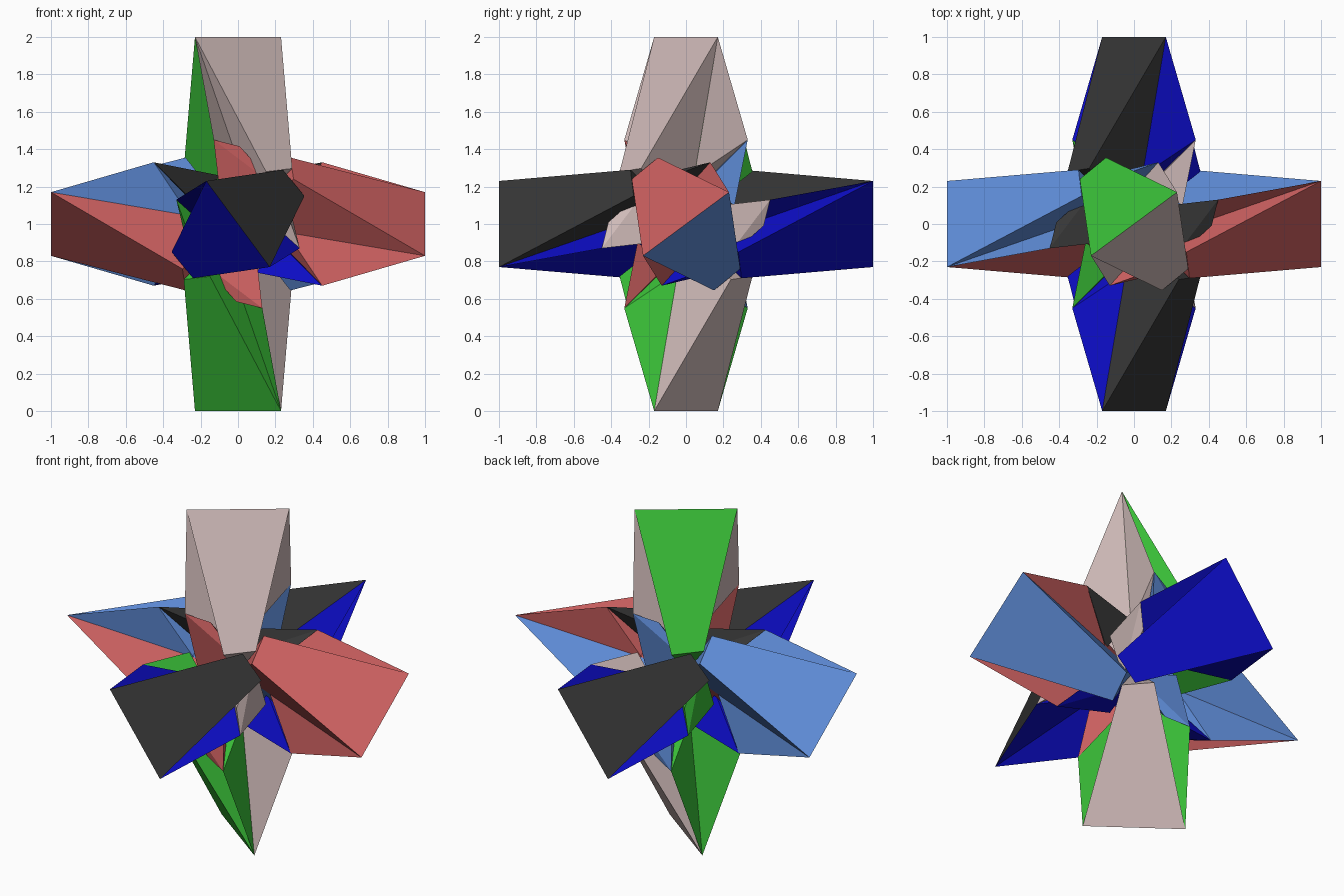
import bpy, bmesh
from mathutils import Vector

if "Cube" in bpy.data.objects:
    bpy.data.objects.remove(bpy.data.objects["Cube"])


def material(name, r, g, b):
    m = bpy.data.materials.new(name)
    m.diffuse_color = [((c / 255 + 0.055) / 1.055) ** 2.4 for c in (r, g, b)] + [1]
    m.use_nodes = True
    m.node_tree.nodes["Principled BSDF"].inputs["Base Color"].default_value = m.diffuse_color
    return m


pink = material("dusty_pink", 207, 186, 184)
green = material("green", 58, 192, 56)
red = material("soft_red", 204, 96, 96)
blue = material("sky_blue", 95, 141, 217)
grey = material("charcoal", 54, 54, 54)
navy = material("deep_blue", 12, 12, 196)

# Corner points of one bar and one arm (upright, centred on the origin)
A, B = (-.23, -.17, 1), (.23, .17, 1)             # chisel edge of the arm
D, E = (.15, -.355, .28), (.29, -.24, .297)       # inner end of the broad face
O = (0, 0, 0)                                     # centre
P = (-.13, -.33, .45)                             # side spike
X = (-.06, -.045, .26)                            # valley on the far side of the spike
Z = (.02, -.17, .28)                              # valley on the near side
V = (.01, -.28, .415)
N1, N2, N3 = (.2, -.25, .2), (-.09, -.26, .1), (0, -.08, .2)


def half_turn_x(p):
    return (p[0], -p[1], -p[2])


def half_turn_z(p):
    return (-p[0], -p[1], p[2])


def add_hull(bm, points, turn):
    part = bmesh.new()
    for p in points:
        q = Vector(turn(p))
        q.z += 1
        part.verts.new(q)
    res = bmesh.ops.convex_hull(part, input=part.verts)
    junk = [e for e in res["geom_interior"] if isinstance(e, bmesh.types.BMVert)]
    bmesh.ops.delete(part, geom=junk, context='VERTS')
    bmesh.ops.recalc_face_normals(part, faces=part.faces)
    bmesh.ops.dissolve_limit(part, angle_limit=0.03, verts=part.verts, edges=part.edges)
    mesh = bpy.data.meshes.new("temp")
    part.to_mesh(mesh)
    part.free()
    bm.from_mesh(mesh)
    bpy.data.meshes.remove(mesh)


def build(name, hulls, turn, mat):
    bm = bmesh.new()
    for h in hulls:
        add_hull(bm, h, turn)
    mesh = bpy.data.meshes.new(name)
    bm.to_mesh(mesh)
    bm.free()
    mesh.materials.append(mat)
    bpy.context.collection.objects.link(bpy.data.objects.new(name, mesh))


def turned(points, f):
    return [f(p) for p in points]


# Six long bars, each made of two pyramids meeting at the centre
half = [A, B, D, E, O]
bars = [
    ("right_bar", lambda p: p, pink),
    ("left_bar", half_turn_z, green),
    ("front_bar", lambda p: (p[2], -p[0], -p[1]), red),
    ("back_bar", lambda p: (p[2], p[0], p[1]), blue),
    ("upper_bar", lambda p: (p[1], p[2], p[0]), grey),
    ("lower_bar", lambda p: (-p[1], p[2], -p[0]), navy),
]
for name, turn, mat in bars:
    build(name, [half, turned(half, half_turn_x)], turn, mat)

# Side spikes of each arm: an outer wedge and an inner wedge in another colour
outer = [A, P, Z, X]
inner = [P, V, N1, N2, N3]
arms = [
    ("top", lambda p: p, pink, red, blue),
    ("bottom", half_turn_x, green, blue, red),
    ("right", lambda p: (p[2], -p[0], -p[1]), red, grey, navy),
    ("left", lambda p: (-p[2], -p[0], p[1]), blue, navy, grey),
    ("front", lambda p: (-p[1], -p[2], p[0]), navy, pink, green),
    ("back", lambda p: (p[1], p[2], p[0]), navy, green, pink),
]
for name, turn, mat, mat_a, mat_b in arms:
    build(name + "_spikes", [outer, turned(outer, half_turn_z)], turn, mat)
    build(name + "_inner_spike_a", [inner], turn, mat_a)
    build(name + "_inner_spike_b", [turned(inner, half_turn_z)], turn, mat_b)
